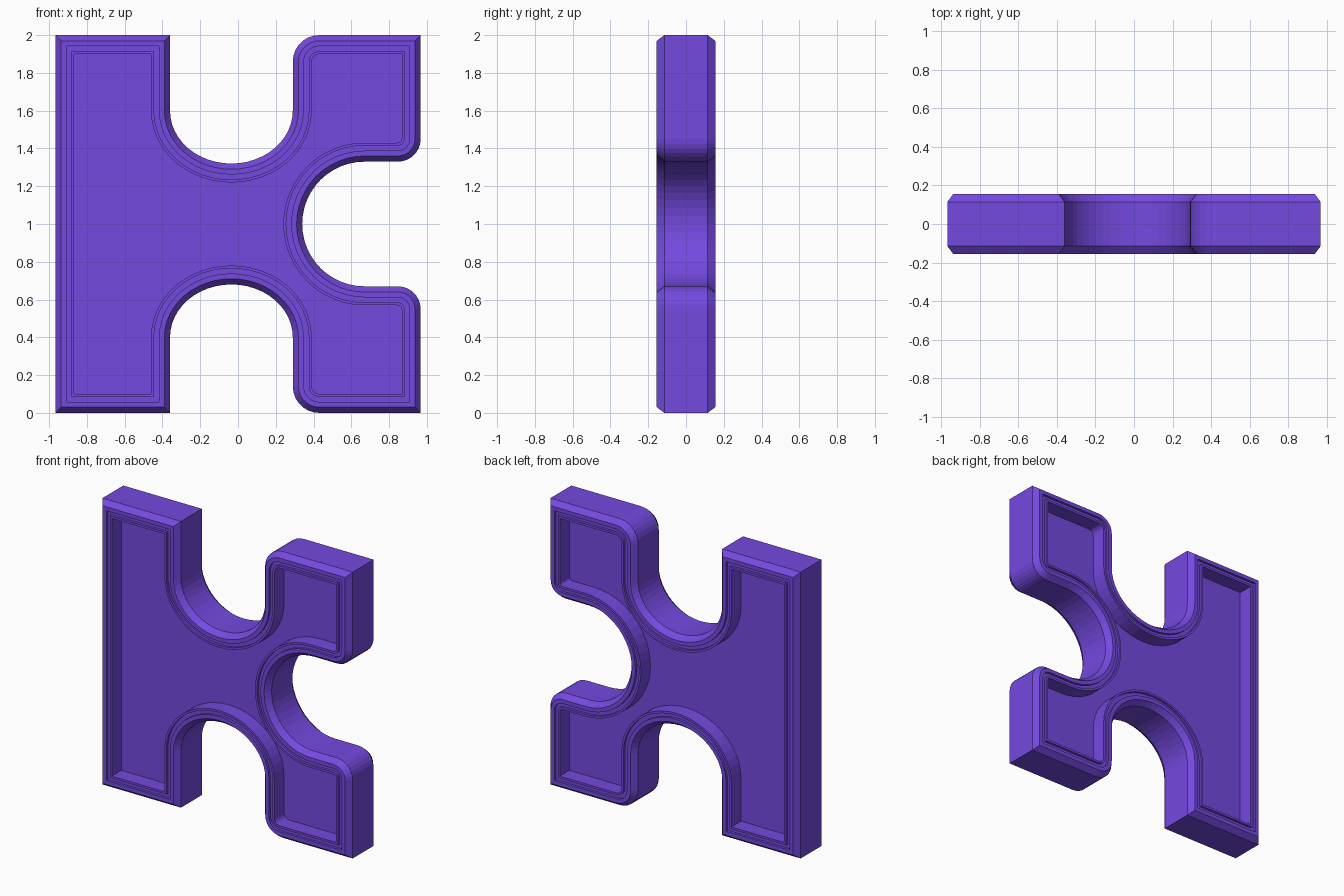
import bpy, bmesh, math
from mathutils import Vector

if "Cube" in bpy.data.objects:
    bpy.data.objects.remove(bpy.data.objects["Cube"])

# Single purple colour
mat = bpy.data.materials.new("purple")
mat.diffuse_color = (0.175, 0.067, 0.74, 1)
mat.use_nodes = True
mat.node_tree.nodes["Principled BSDF"].inputs["Base Color"].default_value = mat.diffuse_color


def arc(cx, cz, rx, rz, a0, a1, n):
    """Points on an elliptical arc, angles in degrees."""
    out = []
    for i in range(n + 1):
        a = math.radians(a0 + (a1 - a0) * i / n)
        out.append(Vector((cx + rx * math.cos(a), cz + rz * math.sin(a))))
    return out


def offset(pts, d):
    """Move a clockwise outline inwards by d with mitred corners."""
    out = []
    n = len(pts)
    for i, p in enumerate(pts):
        e0 = (p - pts[i - 1]).normalized()
        e1 = (pts[(i + 1) % n] - p).normalized()
        n0, n1 = Vector((e0.y, -e0.x)), Vector((e1.y, -e1.x))
        out.append(p + (n0 + n1) * (d / (1 + n0.dot(n1))))
    return out


# Upper half of the outline, clockwise, ending at the middle of the side notch
W = 0.967
half = [Vector((-W, 2)), Vector((-0.36, 2))]
half += arc(-0.035, 1.6, 0.325, 0.28, 180, 360, 24)         # top notch
half += arc(0.43, 1.86, 0.14, 0.14, 180, 90, 7)             # rounded arm corner
half += [Vector((W, 2))]
half += arc(W - 0.12, 1.45, 0.12, 0.12, 0, -90, 7)          # rounded arm tip
half += arc(0.67, 1.0, 0.33, 0.33, 90, 180, 12)             # side notch
outline = half + [Vector((p.x, 2 - p.y)) for p in reversed(half[:-1])]

# Edge section as (inset, y): recessed panel, groove, rim, chamfer
front = [(0.10, -0.05), (0.10, -0.155), (0.085, -0.155), (0.085, -0.138),
         (0.058, -0.138), (0.058, -0.155), (0.03, -0.155), (0.0, -0.115)]
section = front + [(d, -y) for d, y in reversed(front)]

# Loft the section around the outline and close both panels
bm = bmesh.new()
rings = [[bm.verts.new((p.x, y, p.y)) for p in offset(outline, d)]
         for d, y in section]
n = len(outline)
for a, b in zip(rings, rings[1:]):
    for i in range(n):
        j = (i + 1) % n
        bm.faces.new((a[i], a[j], b[j], b[i]))
bm.faces.new(rings[0])
bm.faces.new(rings[-1])
bmesh.ops.recalc_face_normals(bm, faces=bm.faces)

mesh = bpy.data.meshes.new("framed_plate")
bm.to_mesh(mesh)
bm.free()
mesh.materials.append(mat)
plate = bpy.data.objects.new("framed_plate", mesh)
bpy.context.collection.objects.link(plate)
